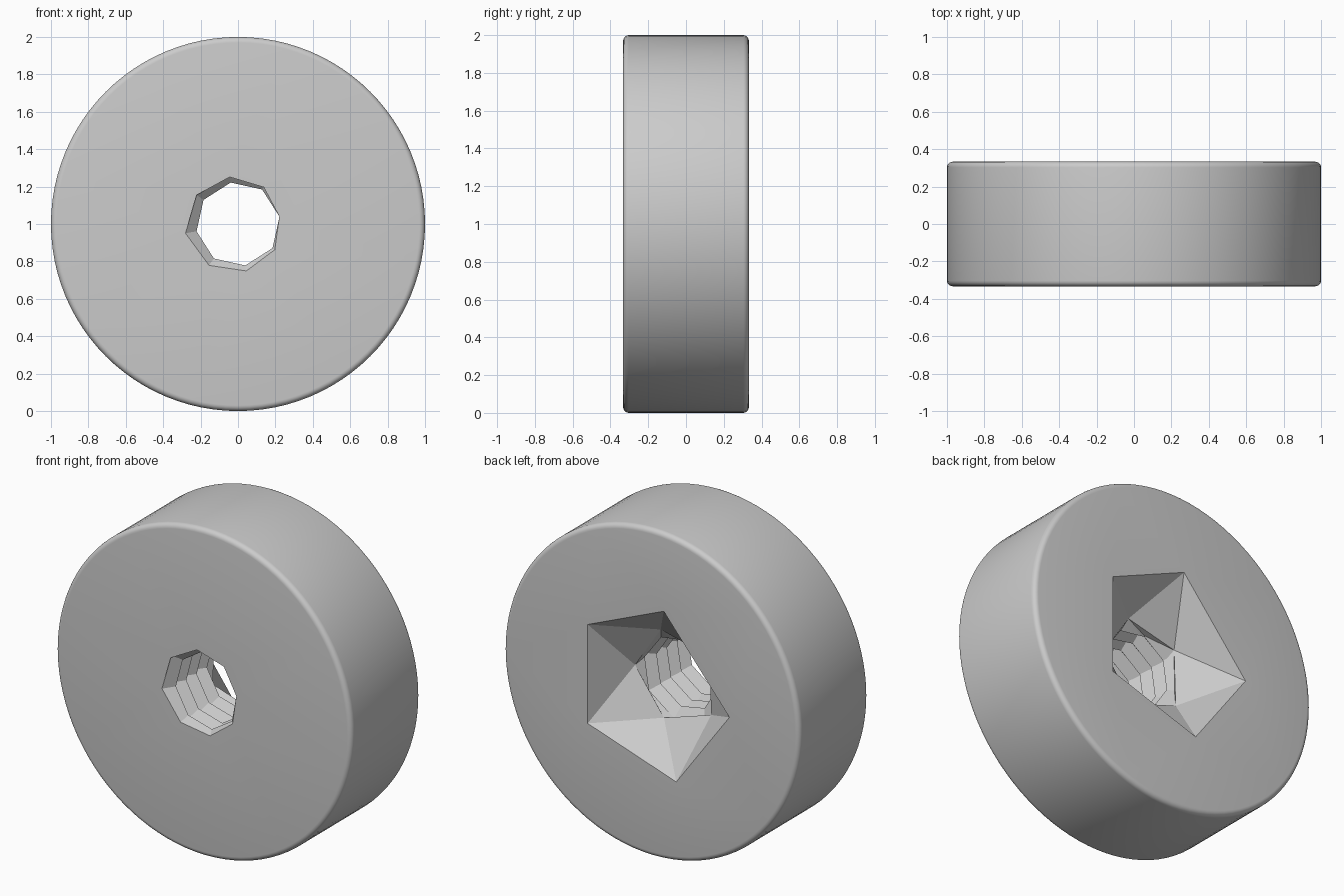
import bpy, bmesh
from math import sin, cos, radians, pi

if "Cube" in bpy.data.objects:
    bpy.data.objects.remove(bpy.data.objects["Cube"])

HALF, BEVEL = 0.333, 0.03          # half thickness, rim rounding
SEGMENTS, STEPS = 96, 5
SIDES, PITCH = 8, 0.1              # thread facets per turn, thread pitch
CREST, ROOT = 0.225, 0.285
POCKET_FLOOR, THREAD_END = 0.085, 0.045


def polar(bm, r, angle, y):
    return bm.verts.new((r * cos(angle), y, 1 + r * sin(angle)))


def ring_edges(bm, verts):
    pairs = zip(verts, verts[1:] + verts[:1])
    return [bm.edges.get(p) or bm.edges.new(p) for p in pairs]


def boundary_at(bm, y):
    return [e for e in bm.edges if e.is_boundary
            and all(abs(v.co.y - y) < 1e-4 for v in e.verts)]


bm = bmesh.new()

# Threaded bore: a crest helix and a root helix joined by strips, trimmed flat
turns = int(2 * HALF / PITCH) + 3
crests, roots = [], []
for i in range(turns * SIDES):
    a = -2 * pi * i / SIDES + radians(10)
    y = -HALF - 2 * PITCH + PITCH * i / SIDES
    crests.append(polar(bm, CREST, a, y))
    roots.append(polar(bm, ROOT, a, y + PITCH / 2))
for i in range(len(crests) - SIDES - 1):
    j = i + SIDES
    bm.faces.new((crests[i], crests[i + 1], roots[i + 1], roots[i]))
    bm.faces.new((roots[i], roots[i + 1], crests[j + 1], crests[j]))
for y, direction in ((-HALF, -1), (THREAD_END, 1)):
    bmesh.ops.bisect_plane(bm, geom=bm.verts[:] + bm.edges[:] + bm.faces[:],
                           plane_co=(0, y, 0), plane_no=(0, direction, 0),
                           clear_outer=True)
bmesh.ops.remove_doubles(bm, verts=bm.verts[:], dist=1e-5)
front_hole = boundary_at(bm, -HALF)
bore_end = boundary_at(bm, THREAD_END)

# Five-cornered pocket in the back, twisted to its floor
corners = [radians(180 - d) for d in (81, 145, 215, 288.5, 359)]
mouth = [polar(bm, 0.527, a, HALF) for a in corners]
mids = [(a + b) / 2 for a, b in zip(corners, corners[1:] + [corners[0] - 2 * pi])]
floor = [polar(bm, 0.285, a, POCKET_FLOOR) for a in mids]
for k in range(5):
    n = (k + 1) % 5
    bm.faces.new((mouth[k], mouth[n], floor[k]))
    bm.faces.new((mouth[n], floor[n], floor[k]))
bmesh.ops.bridge_loops(bm, edges=ring_edges(bm, floor) + bore_end)

# Rounded outer rim
profile = []
for side in (-1, 1):
    arc = [pi / 2 * s / STEPS for s in range(STEPS + 1)]
    pts = [(1 - BEVEL + BEVEL * sin(t), side * (HALF - BEVEL + BEVEL * cos(t)))
           for t in arc]
    profile += pts if side < 0 else pts[::-1]
rings = [[polar(bm, r, 2 * pi * k / SEGMENTS, y) for k in range(SEGMENTS)]
         for r, y in profile]
for a, b in zip(rings, rings[1:]):
    for k in range(SEGMENTS):
        n = (k + 1) % SEGMENTS
        bm.faces.new((a[k], a[n], b[n], b[k]))

# Flat front and back faces around their openings
bmesh.ops.triangle_fill(bm, use_beauty=True, normal=(0, -1, 0),
                        edges=ring_edges(bm, rings[0]) + front_hole)
bmesh.ops.triangle_fill(bm, use_beauty=True, normal=(0, 1, 0),
                        edges=ring_edges(bm, rings[-1]) + ring_edges(bm, mouth))
bmesh.ops.recalc_face_normals(bm, faces=bm.faces[:])

mesh = bpy.data.meshes.new("threaded_disc")
bm.to_mesh(mesh)
bm.free()
disc = bpy.data.objects.new("threaded_disc", mesh)
bpy.context.collection.objects.link(disc)

# Single grey material
grey = bpy.data.materials.new("plain_grey")
grey.use_nodes = True
color = (0.6, 0.6, 0.6, 1)
grey.diffuse_color = color
grey.node_tree.nodes["Principled BSDF"].inputs["Base Color"].default_value = color
mesh.materials.append(grey)

bpy.ops.object.select_all(action="DESELECT")
disc.select_set(True)
bpy.context.view_layer.objects.active = disc
bpy.ops.object.shade_smooth_by_angle(angle=radians(20))
